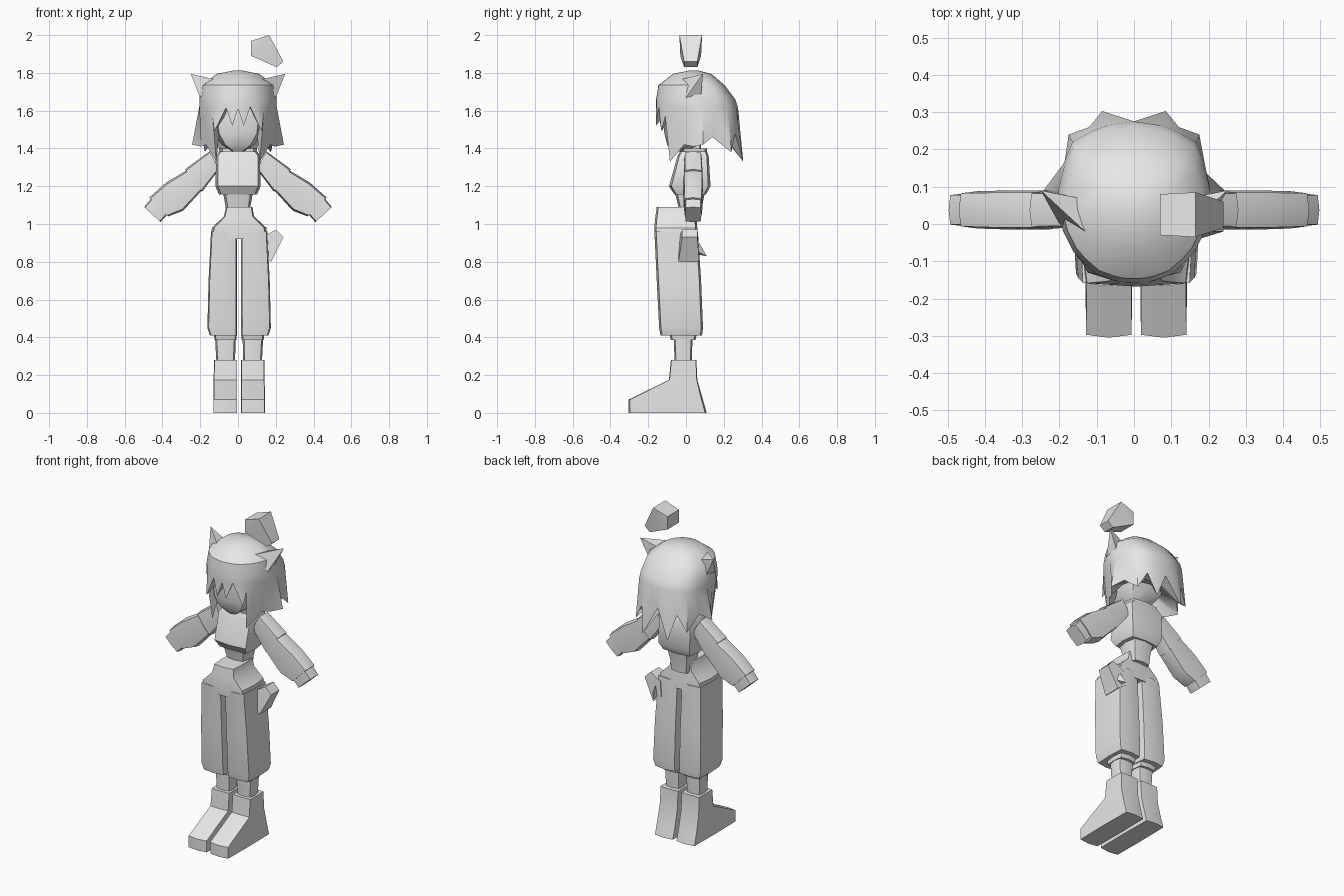
import bpy, bmesh, math
from mathutils import Vector

cube = bpy.data.objects.get("Cube")
if cube:
    bpy.data.objects.remove(cube, do_unlink=True)

grey = bpy.data.materials.new("plain grey")
grey.use_nodes = True
grey.diffuse_color = (0.8, 0.8, 0.8, 1)
grey.node_tree.nodes["Principled BSDF"].inputs["Base Color"].default_value = (0.8, 0.8, 0.8, 1)


def finish(name, bm, angle=38):
    bmesh.ops.recalc_face_normals(bm, faces=bm.faces)
    mesh = bpy.data.meshes.new(name)
    bm.to_mesh(mesh)
    bm.free()
    mesh.materials.append(grey)
    for p in mesh.polygons:
        p.use_smooth = True
    mesh.set_sharp_from_angle(angle=math.radians(angle))
    obj = bpy.data.objects.new(name, mesh)
    bpy.context.scene.collection.objects.link(obj)
    return obj


def ring(center, u, v, e=0.5, n=8):
    """Squared-off oval; a smaller e gives a boxier outline."""
    pts = []
    for i in range(n):
        a = 2 * math.pi * i / n
        c, s = round(math.cos(a), 5), round(math.sin(a), 5)
        pts.append(Vector(center) + Vector(u) * math.copysign(abs(c) ** e, c)
                   + Vector(v) * math.copysign(abs(s) ** e, s))
    return pts


def loft(name, rings, caps=True, angle=38):
    bm = bmesh.new()
    rows = [[bm.verts.new(p) for p in r] for r in rings]
    n = len(rows[0])
    for a, b in zip(rows, rows[1:]):
        for i in range(n):
            j = (i + 1) % n
            bm.faces.new((a[i], a[j], b[j], b[i]))
    if caps:
        bm.faces.new(rows[0])
        bm.faces.new(rows[-1])
    return finish(name, bm, angle)


def stack(name, levels, e=0.4):
    """Upright part from levels of (z, x min, x max, y min, y max)."""
    rings = []
    for z, x0, x1, y0, y1 in levels:
        rings.append(ring(((x0 + x1) / 2, (y0 + y1) / 2, z),
                          ((x1 - x0) / 2, 0, 0), (0, (y1 - y0) / 2, 0), e))
    return loft(name, rings)


def hull(name, pts):
    bm = bmesh.new()
    for p in pts:
        bm.verts.new(p)
    bmesh.ops.convex_hull(bm, input=bm.verts)
    return finish(name, bm, 30)


# Legs: boots, shins, cuffs and trouser legs, mirrored about a line near x = 0
MID = 0.006
for side, s in (("left", 1), ("right", -1)):
    def leg(part, levels, e):
        stack(side + "_" + part, [(z, *sorted((MID + s * a, MID + s * b)), c, d)
                                  for z, a, b, c, d in levels], e)
    leg("boot", [(0, .01, .137, -.305, .11), (.07, .01, .137, -.305, .09),
                 (.175, .01, .135, -.09, .06), (.28, .01, .133, -.08, .055)], .12)
    leg("shin", [(.26, .022, .12, -.06, .03), (.41, .018, .128, -.065, .035)], .5)
    leg("trouser_cuff", [(.385, .014, .13, -.08, .05), (.43, .012, .135, -.09, .06)], .4)
    leg("trouser_leg", [(.41, .01, .155, -.135, .085), (.45, .01, .168, -.142, .09),
                        (.7, .01, .162, -.155, .08), (.96, .01, .149, -.167, .063)], .25)

# Hips
stack("hips", [(.92, -.145, .157, -.166, .064), (.98, -.138, .15, -.168, .06),
               (1.04, -.075, .085, -.162, .055), (1.09, -.064, .076, -.155, .05)], .25)

# Upper body
stack("waist", [(1.03, -.06, .06, -.03, .08), (1.09, -.065, .065, -.04, .085),
                (1.17, -.08, .08, -.06, .1)], .5)
stack("jumper", [(1.155, -.1, .1, -.06, .105), (1.2, -.12, .12, -.09, .13),
                 (1.36, -.12, .12, -.045, .12), (1.385, -.1, .1, -.03, .11)], .35)
stack("collar", [(1.35, -.09, .09, -.02, .11), (1.4, -.1, .1, -.022, .112)], .5)
stack("neck", [(1.37, -.035, .035, .01, .08), (1.46, -.035, .035, .01, .08)], .6)

# Arms: rings given by the upper and lower edge of the sleeve
for side, s in (("left", 1), ("right", -1)):
    def sleeve(part, edges, e):
        rings = []
        for (xa, za), (xb, zb), y0, y1 in edges:
            rings.append(ring((s * (xa + xb) / 2, (y0 + y1) / 2, (za + zb) / 2),
                              (s * (xa - xb) / 2, 0, (za - zb) / 2), (0, (y1 - y0) / 2, 0), e))
        loft(side + "_" + part, rings)
    sleeve("upper_sleeve", [((.15, 1.385), (.1, 1.29), -.01, .085),
                            ((.28, 1.29), (.19, 1.17), -.012, .088)], .35)
    sleeve("lower_sleeve", [((.27, 1.285), (.19, 1.18), -.015, .09),
                            ((.38, 1.22), (.29, 1.07), -.015, .09),
                            ((.47, 1.14), (.37, 1.04), -.012, .088)], .35)
    sleeve("wrist_band", [((.455, 1.14), (.37, 1.055), -.006, .082),
                          ((.497, 1.09), (.41, 1.01), -.006, .082)], .3)

# Head
stack("head", [(1.385, -.03, .03, -.07, .0), (1.42, -.085, .085, -.1, .08),
               (1.48, -.125, .125, -.115, .14), (1.6, -.14, .14, -.12, .18),
               (1.72, -.12, .12, -.1, .14)], .65)

# Hair: half outline of (width, depth) paired with its ragged hem
outline = [(0, -.158), (.03, -.157), (.06, -.15), (.1, -.135), (.14, -.1), (.165, -.07),
           (.19, -.02), (.205, .04), (.205, .09), (.19, .16), (.165, .22), (.11, .25),
           (.07, .265), (0, .275)]
hem = [(0, -.155, 1.61), (.03, -.16, 1.52), (.065, -.145, 1.62), (.125, -.13, 1.49),
       (.135, -.11, 1.57), (.115, -.085, 1.33), (.17, -.01, 1.42), (.195, .04, 1.41),
       (.243, .09, 1.42), (.19, .14, 1.46), (.175, .24, 1.38), (.12, .26, 1.48),
       (.085, .303, 1.33), (0, .275, 1.5)]


def both(half):
    """Close a half outline by mirroring it."""
    return half + [Vector((-p.x, p.y, p.z)) for p in half[-2:0:-1]]


def scaled(front, back, z):
    half = []
    for x, y in outline:
        k = front + (back - front) * min(1, max(0, (y - .04) / .2))
        half.append(Vector((x * (front + k) / 2, .04 + (y - .04) * k, z)))
    return both(half)


inner = [Vector((x * .6, .04 + (y - .04) * .6, 1.62 if y < -.08 else 1.5)) for x, y in outline]
loft("hair", [scaled(.1, .1, 1.813), scaled(.55, .4, 1.795), scaled(.94, .7, 1.735),
              scaled(1, .94, 1.66), scaled(1, 1, 1.62),
              both([Vector(p) for p in hem]), both(inner)], angle=40)

# Pointed tufts on both sides of the head
for side, s in (("left", 1), ("right", -1)):
    hull(side + "_tuft", [(s * x, y, z) for x, y, z in (
        (.25, .09, 1.795), (.2, 0, 1.67), (.12, -.03, 1.765), (.15, .07, 1.76), (.195, .08, 1.68))])


def tapered(name, profile):
    """Mitten-like block from (x, z, y min, y max) corners."""
    hull(name, [(x, y, z) for x, z, a, b in profile for y in (a, b)])


# Loose block above the head, and the block with a spur at the hip
tapered("floating_block", [(.07, 1.97, -.03, .08), (.165, 2, -.035, .085), (.24, 1.86, -.01, .06),
                           (.205, 1.83, -.01, .06), (.07, 1.89, -.03, .08)])
tapered("hip_block", [(.2, .97, -.02, .06), (.24, .93, -.02, .06), (.175, .8, -.04, .07),
                      (.12, .84, -.04, .07), (.13, .93, -.035, .065)])
hull("hip_spur", [(.15, .05, .84), (.19, .05, .86), (.16, .07, .9), (.15, .11, .83)])
